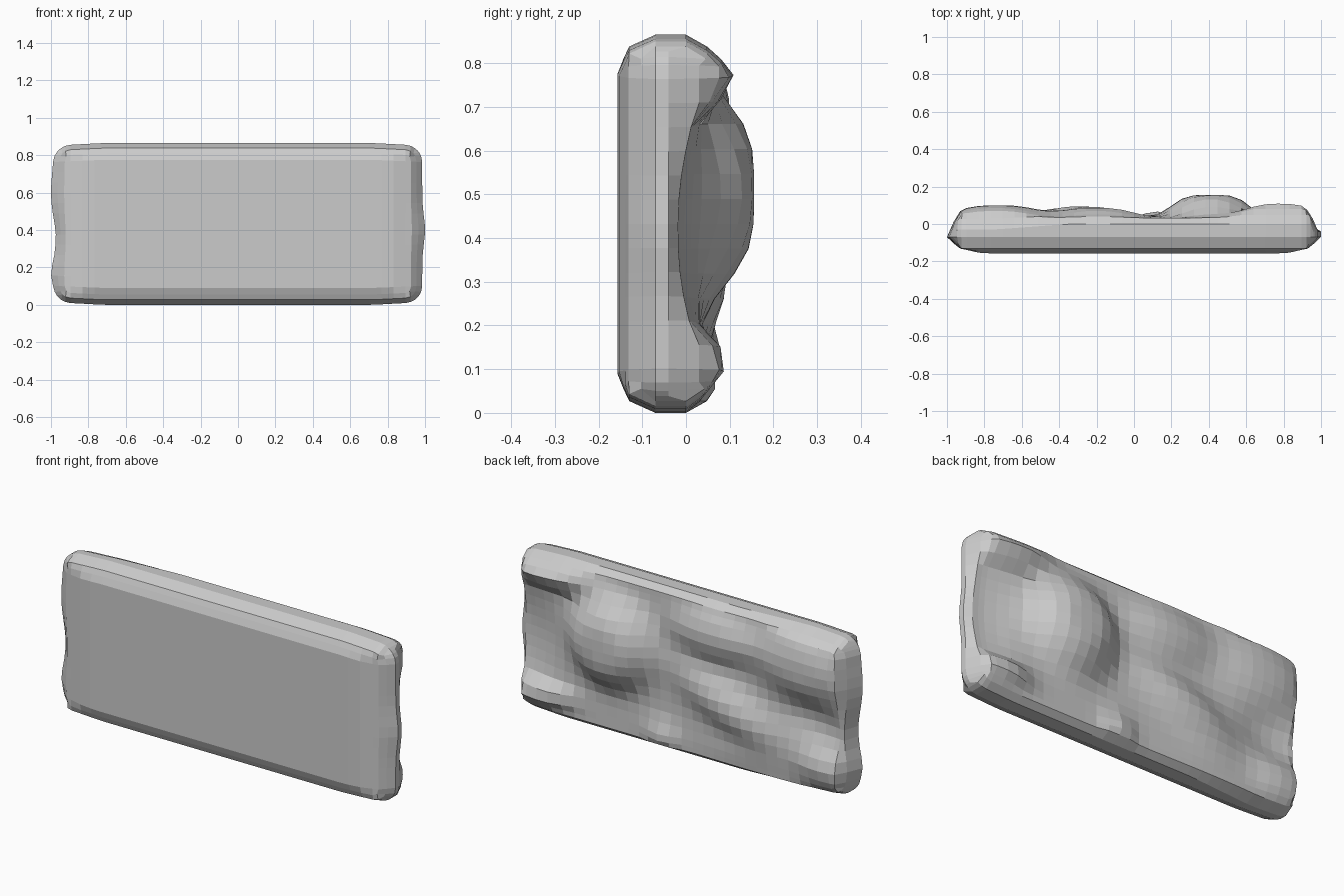
import bpy, bmesh
from math import exp, hypot, cos, sin

if "Cube" in bpy.data.objects:
    bpy.data.objects.remove(bpy.data.objects["Cube"])

# Slab outline and rounding
X0, X1, Z1, R = -0.985, 0.985, 0.865, 0.09
NX, NZ = 28, 12

# Relief on the back: x, z, radius x, radius z, height, tilt, steepness
BUMPS = [
    (0.41, 0.505, 0.235, 0.23, 0.124, 0.0, 4.0),  # big dome
    (-0.20, 0.69, 0.24, 0.12, 0.055, 0.0, 3),     # upper middle swell
    (-0.28, 0.33, 0.30, 0.115, 0.063, 0.38, 2.5), # diagonal ridge
    (-0.73, 0.67, 0.27, 0.17, 0.068, 0.0, 3),     # upper left swell
    (-0.86, 0.15, 0.16, 0.09, 0.045, 0.0, 2.5),   # lower left swell
    (0.12, 0.07, 0.09, 0.08, 0.035, 0.0, 2.5),    # lower knob
    (0.80, 0.78, 0.25, 0.085, 0.078, 0.0, 3),     # upper right rim
    (0.84, 0.12, 0.18, 0.065, 0.062, 0.0, 3),     # lower right rim
    (0.96, 0.42, 0.20, 0.25, -0.05, 0.0, 2.5),    # right hollow
    (-0.80, 0.37, 0.18, 0.10, -0.035, 0.2, 2.5),  # left hollow
    (-0.40, 0.10, 0.25, 0.08, 0.012, 0.0, 2),     # lower left rim
]


def relief(x, z):
    y = 0.032
    for bx, bz, rx, rz, h, tilt, p in BUMPS:
        dx, dz = x - bx, z - bz
        a = (dx * cos(tilt) + dz * sin(tilt)) / rx
        b = (dz * cos(tilt) - dx * sin(tilt)) / rz
        y += h * exp(-hypot(a, b) ** p)
    return y


def curve(d, pts):
    for (d0, y0), (d1, y1) in zip(pts, pts[1:]):
        if d <= d1:
            return y0 + (y1 - y0) * (d - d0) / (d1 - d0)
    return pts[-1][1]


FRONT = [(0, -0.07), (0.027, -0.13), (0.085, -0.157)]
BACK = [(0, 0.0), (0.016, 0.035), (0.05, 0.075), (0.09, 0.11), (0.16, 0.2)]


def left_part(x):
    # 0 over the middle and right, 1 towards the left end
    return min(max((-x - 0.35) / 0.4, 0), 1)


def lines(lo, hi, n, insets):
    a, b = lo + R, hi - R
    inner = [a + (b - a) * i / n for i in range(n + 1)]
    return [lo + d for d in insets] + inner + [hi - d for d in reversed(insets)]


def rounded(x, z):
    # Pull the square grid corners onto round corners
    cx = min(max(x, X0 + R), X1 - R)
    cz = min(max(z, R), Z1 - R)
    a, b = x - cx, z - cz
    if a and b:
        k = max(abs(a), abs(b)) / hypot(a, b)
        a, b = a * k, b * k
    x, z = cx + a, cz + b
    # Top and bottom taper slightly at the ends
    t = max(abs(x) - 0.72, 0) / 0.26
    z += (0.43 - z) / 0.43 * 0.014 * t
    # Wavy short ends
    if x < -0.9:
        x += (-x - 0.9) / 0.085 * (0.012 * exp(-((z - 0.37) / 0.1) ** 2)
             - 0.015 * exp(-((z - 0.6) / 0.14) ** 2) - 0.015 * exp(-((z - 0.17) / 0.06) ** 2))
    elif x > 0.9:
        x += (x - 0.9) / 0.085 * 0.015 * exp(-((z - 0.4) / 0.1) ** 2)
    return x, z


xs = lines(X0, X1, NX, (0, 0.03, 0.06))
zs = lines(0, Z1, NZ, (0, 0.027, 0.055))
bm = bmesh.new()
front, back = {}, {}
for i, x in enumerate(xs):
    for j, z in enumerate(zs):
        dx, dz = min(x - X0, X1 - x), min(z, Z1 - z)
        px, pz = rounded(x, z)
        front[i, j] = bm.verts.new((px, curve(min(dx * 0.5, dz), FRONT), pz))
        # The back edge is rounder on the left
        e = left_part(x)
        rim = curve(min(dx * 0.85, dz), BACK) - 0.03 * e * max(0, 1 - min(dx, dz) / 0.08)
        if min(dx, dz) == dx:
            rim -= 0.04 * max(0, 1 - dx / 0.05)
        back[i, j] = bm.verts.new((px, min(relief(px, pz), rim), pz))

# Front and back skins
I, J = len(xs) - 1, len(zs) - 1
for i in range(I):
    for j in range(J):
        q = [(i, j), (i + 1, j), (i + 1, j + 1), (i, j + 1)]
        bm.faces.new([front[k] for k in q])
        bm.faces.new([back[k] for k in reversed(q)])

# Side walls
ring = ([(i, 0) for i in range(I)] + [(I, j) for j in range(J)]
        + [(i, J) for i in range(I, 0, -1)] + [(0, j) for j in range(J, 0, -1)])
for a, b in zip(ring, ring[1:] + ring[:1]):
    bm.faces.new((front[b], front[a], back[a], back[b]))

bmesh.ops.recalc_face_normals(bm, faces=bm.faces)
mesh = bpy.data.meshes.new("relief_slab")
bm.to_mesh(mesh)
bm.free()
bpy.context.collection.objects.link(bpy.data.objects.new("relief_slab", mesh))
